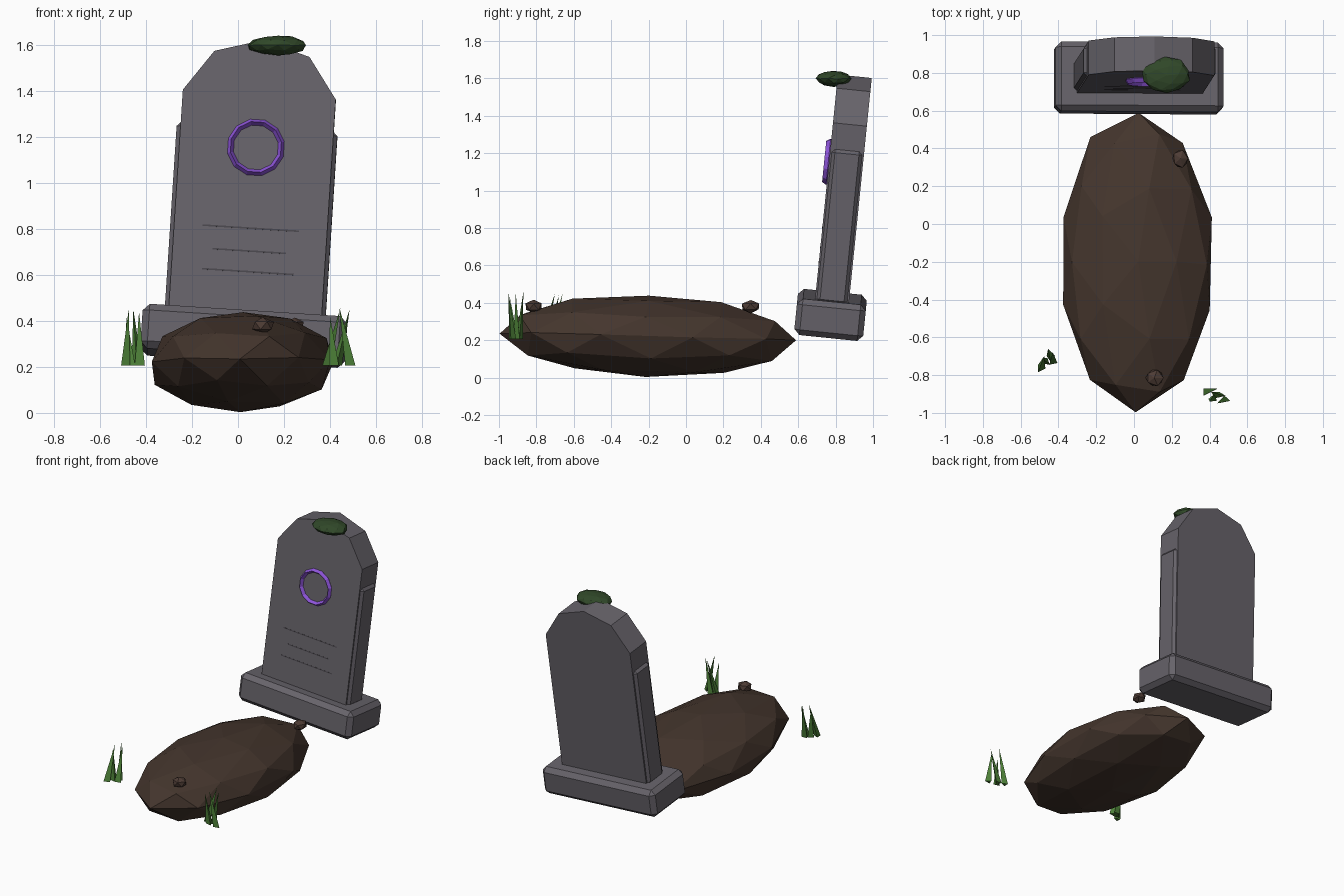
import bpy, bmesh, math, random
from mathutils import Matrix, Vector

if "Cube" in bpy.data.objects:
    bpy.data.objects.remove(bpy.data.objects["Cube"])

random.seed(4)


def material(name, rgb):
    m = bpy.data.materials.new(name)
    m.diffuse_color = (*rgb, 1)
    m.use_nodes = True
    m.node_tree.nodes["Principled BSDF"].inputs["Base Color"].default_value = m.diffuse_color
    return m


STONE = material("grey stone", (0.135, 0.125, 0.145))
GROOVE = material("dark groove", (0.07, 0.065, 0.075))
PURPLE = material("glowing purple", (0.27, 0.09, 0.70))
EARTH = material("brown earth", (0.058, 0.036, 0.026))
PEBBLE = material("brown pebble", (0.075, 0.045, 0.035))
MOSS = material("dark moss", (0.03, 0.065, 0.022))
GRASS = material("green grass", (0.075, 0.22, 0.04))

# Headstone frame: leans back and to the right around the middle of its plinth
LEAN = (Matrix.Translation((0.025, 0.773, 0.335))
        @ Matrix.Rotation(math.radians(-5.8), 4, 'X')
        @ Matrix.Rotation(math.radians(3.7), 4, 'Y'))


def finish(name, bm, mat, frame=None):
    if frame is not None:
        bm.transform(frame)
    bmesh.ops.recalc_face_normals(bm, faces=bm.faces)
    mesh = bpy.data.meshes.new(name)
    bm.to_mesh(mesh)
    bm.free()
    mesh.materials.append(mat)
    ob = bpy.data.objects.new(name, mesh)
    bpy.context.collection.objects.link(ob)
    return ob


def box(name, center, size, mat, bevel=0, roll=0):
    bm = bmesh.new()
    bmesh.ops.create_cube(bm, size=1)
    bmesh.ops.scale(bm, vec=size, verts=bm.verts)
    if bevel:
        bmesh.ops.bevel(bm, geom=bm.edges[:], offset=bevel, segments=1,
                        affect='EDGES', profile=0.5)
    return finish(name, bm, mat, LEAN @ Matrix.Translation(center)
                  @ Matrix.Rotation(roll, 4, 'Y'))


def lump(name, center, radii, mat, level, noise, slope=0):
    bm = bmesh.new()
    bmesh.ops.create_icosphere(bm, subdivisions=level, radius=1)
    for v in bm.verts:
        v.co += Vector([random.uniform(-noise, noise) for _ in range(3)])
        v.co.z -= slope * v.co.y
        v.co = Vector(a * r for a, r in zip(v.co, radii))
    return finish(name, bm, mat, Matrix.Translation(center))


# Plinth and the wider lower body of the headstone
box("plinth", (0, 0, 0), (0.89, 0.37, 0.195), STONE, 0.03)
box("slab_body", (0.0, 0, 0.495), (0.70, 0.179, 0.84), STONE, 0.025)

# Faceted arch slab
half = [(-0.333, 0.05), (-0.333, 1.047), (-0.207, 1.225)]
profile = half + [(0, 1.285)] + [(-x, z) for x, z in reversed(half)]
bm = bmesh.new()
face = bm.faces.new([bm.verts.new((x, -0.091, z)) for x, z in profile])
ext = bmesh.ops.extrude_face_region(bm, geom=[face])
bmesh.ops.translate(bm, vec=(0, 0.182, 0),
                    verts=[g for g in ext["geom"] if isinstance(g, bmesh.types.BMVert)])
if not face.is_valid or len([f for f in bm.faces if len(f.verts) == 7]) < 2:
    bm.faces.new([v for v in bm.verts if v.co.y < 0])
finish("arch_slab", bm, STONE, LEAN)

# Three engraved lines across the front
for i, (x, z, w) in enumerate([(0.0, 0.462, 0.42), (0.0, 0.362, 0.32), (0.0, 0.272, 0.40)]):
    box(f"engraved_line_{i + 1}", (x, -0.0895, z), (w, 0.005, 0.007), GROOVE)

# Purple ring: twelve segments with a square-cut section
bm = bmesh.new()
SEG, section = 12, [(0.126, 0), (0.113, -0.022), (0.099, 0), (0.113, 0.022)]
rings = []
for i in range(SEG):
    a = math.tau * (i + 0.5) / SEG
    rings.append([bm.verts.new((r * math.cos(a), y, r * math.sin(a))) for r, y in section])
for i in range(SEG):
    p, q = rings[i], rings[(i + 1) % SEG]
    for j in range(4):
        k = (j + 1) % 4
        bm.faces.new((p[j], p[k], q[k], q[j]))
finish("emblem_ring", bm, PURPLE, LEAN @ Matrix.Translation((0, -0.095, 0.815)))

# Earth mound, pebbles and moss
lump("earth_mound", (0.015, -0.2, 0.222), (0.415, 0.795, 0.218), EARTH, 2, 0.025, 0.08)
lump("back_pebble", (0.245, 0.345, 0.38), (0.045, 0.052, 0.036), PEBBLE, 1, 0.05)
lump("front_pebble", (0.11, -0.815, 0.38), (0.052, 0.048, 0.036), PEBBLE, 1, 0.05)
lump("moss_clump", (0.17, 0.79, 1.598), (0.128, 0.094, 0.043), MOSS, 2, 0.05)


# Grass tufts: three-sided tapering blades, each given as base x, y and tip x, y, z
def tuft(name, blades):
    bm = bmesh.new()
    for i, (bx, by, tx, ty, tz) in enumerate(blades):
        base = []
        for k in range(3):
            a = math.tau * k / 3 + i * 1.3
            base.append(bm.verts.new((bx + 0.026 * math.cos(a), by + 0.022 * math.sin(a), 0.207)))
        tip = bm.verts.new((tx, ty, tz))
        bm.faces.new(base)
        for k in range(3):
            bm.faces.new((base[k], base[(k + 1) % 3], tip))
    finish(name, bm, GRASS)


tuft("left_grass", [(-0.495, -0.765, -0.475, -0.70, 0.45), (-0.465, -0.73, -0.485, -0.71, 0.42),
                    (-0.44, -0.71, -0.455, -0.66, 0.45), (-0.43, -0.73, -0.43, -0.68, 0.44)])
tuft("right_grass", [(0.38, -0.89, 0.445, -0.87, 0.455), (0.42, -0.92, 0.40, -0.94, 0.42),
                     (0.43, -0.90, 0.485, -0.91, 0.45), (0.485, -0.93, 0.44, -0.95, 0.46)])
